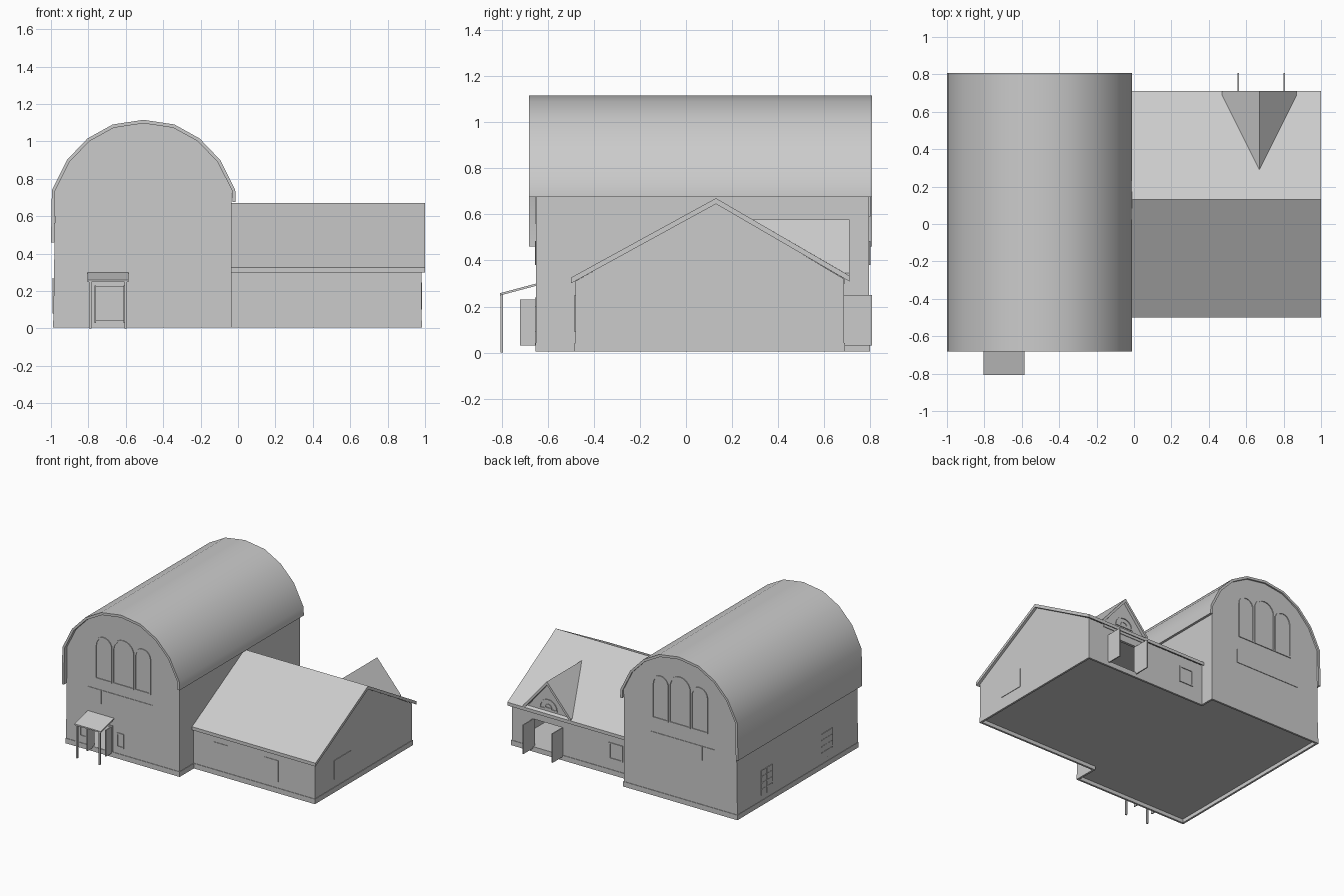
import bpy, bmesh, math
from mathutils import Vector

cube = bpy.data.objects.get("Cube")
if cube:
    bpy.data.objects.remove(cube, do_unlink=True)

grey = bpy.data.materials.new("plain_grey")
grey.use_nodes = True
COLOUR = (0.6, 0.6, 0.6, 1)
grey.diffuse_color = COLOUR
grey.node_tree.nodes["Principled BSDF"].inputs["Base Color"].default_value = COLOUR


def finish(name, bm):
    bmesh.ops.recalc_face_normals(bm, faces=bm.faces)
    mesh = bpy.data.meshes.new(name)
    bm.to_mesh(mesh)
    bm.free()
    mesh.materials.append(grey)
    ob = bpy.data.objects.new(name, mesh)
    bpy.context.collection.objects.link(ob)
    return ob


def place(axis, u, d, v):
    """Point with profile coordinates (u, v) at distance d along the axis."""
    return Vector({"x": (d, u, v), "y": (u, d, v), "z": (u, v, d)}[axis])


def extrude(bm, faces, vec):
    geo = bmesh.ops.extrude_face_region(bm, geom=faces)["geom"]
    bmesh.ops.translate(bm, verts=[g for g in geo if isinstance(g, bmesh.types.BMVert)], vec=vec)


def prism(name, pts, axis, a, b):
    """Profile pushed along an axis from a to b."""
    bm = bmesh.new()
    face = bm.faces.new([bm.verts.new(place(axis, u, a, v)) for u, v in pts])
    extrude(bm, [face], place(axis, 0, b - a, 0))
    return finish(name, bm)


def rect(u0, u1, v0, v1):
    return [(u0, v0), (u1, v0), (u1, v1), (u0, v1)]


def box(name, x0, x1, y0, y1, z0, z1):
    return prism(name, rect(x0, x1, z0, z1), "y", y0, y1)


def cut(ob, cutter):
    mod = ob.modifiers.new("cut", "BOOLEAN")
    mod.operation = "DIFFERENCE"
    mod.solver = "EXACT"
    mod.object = cutter
    cutter.hide_render = True
    cutter.hide_viewport = True
    cutter.display_type = "WIRE"


def frame(name, pts, axis, wall, out, w=0.01, depth=0.006):
    """Closed ring around a convex outline, standing proud of a wall."""
    us, zs = [p[0] for p in pts], [p[1] for p in pts]
    cu, cz = (min(us) + max(us)) / 2, (min(zs) + max(zs)) / 2
    ku = 1 - 2 * w / (max(us) - min(us))
    kz = 1 - 2 * w / (max(zs) - min(zs))
    bm = bmesh.new()
    outer = [bm.verts.new(place(axis, u, wall, z)) for u, z in pts]
    inner = [bm.verts.new(place(axis, cu + (u - cu) * ku, wall, cz + (z - cz) * kz)) for u, z in pts]
    n = len(pts)
    faces = [bm.faces.new((outer[i], outer[(i + 1) % n], inner[(i + 1) % n], inner[i])) for i in range(n)]
    extrude(bm, faces, place(axis, 0, out * depth, 0))
    return finish(name, bm)


def pane(name, axis, wall, out, u0, u1, z0, z1, cols=1, rows=1):
    """Thin plate with raised glazing bars."""
    prism(name, rect(u0, u1, z0, z1), axis, wall, wall + out * 0.004)
    for i in range(1, cols):
        u = u0 + (u1 - u0) * i / cols
        prism(name + "_mullion", rect(u - 0.004, u + 0.004, z0, z1), axis, wall, wall + out * 0.006)
    for i in range(1, rows):
        z = z0 + (z1 - z0) * i / rows
        prism(name + "_crossbar", rect(u0, u1, z - 0.004, z + 0.004), axis, wall, wall + out * 0.006)


def arch(u0, u1, z0, top, steps=10):
    r, c = (u1 - u0) / 2, (u0 + u1) / 2
    h = min(r, top - z0)
    curve = [(c + r * math.cos(math.pi * i / steps), top - h + h * math.sin(math.pi * i / steps))
             for i in range(steps + 1)]
    return ([(u0, z0), (u1, z0)] if top - h > z0 else []) + curve


def footprint(m):
    """L-shaped outline of hall and wing, inset by m."""
    return [(-0.99 + m, -0.654 + m), (-0.031 - m, -0.654 + m), (-0.031 - m, -0.484 + m), (0.984 - m, -0.484 + m),
            (0.984 - m, 0.689 - m), (-0.031 - m, 0.689 - m), (-0.031 - m, 0.798 - m), (-0.99 + m, 0.798 - m)]


# Plinth and floor, open underneath
plinth = prism("plinth", footprint(0), "z", 0.004, 0.042)
cut(plinth, prism("plinth_hollow", footprint(0.015), "z", -0.1, 0.032))

# Hall barrel roof: half profile mirrored about the ridge line
CX = -0.505
half = [(0.49, 0.74), (0.41, 0.90), (0.30, 1.015), (0.165, 1.09)]
outer = ([(-1, 0.46)] + [(CX - u, z) for u, z in half] + [(CX, 1.115)]
         + [(CX + u, z) for u, z in reversed(half)] + [(-0.012, 0.676)])
inner = [(CX + (u - CX) * 0.964, z if z < 0.7 else 0.68 + (z - 0.68) * 0.957) for u, z in outer]
bm = bmesh.new()
vo = [bm.verts.new((u, -0.682, z)) for u, z in outer]
vi = [bm.verts.new((u, -0.682, z)) for u, z in inner]
strip = [bm.faces.new((vo[i], vo[i + 1], vi[i + 1], vi[i])) for i in range(len(vo) - 1)]
extrude(bm, strip, (0, 1.488, 0))
roof = finish("hall_roof", bm)
bpy.context.view_layer.objects.active = roof
roof.select_set(True)
bpy.ops.object.shade_smooth_by_angle(angle=math.radians(35))
roof.select_set(False)

# Hall walls, hollow with a front doorway
hall = prism("hall_walls", [(-0.987, 0.036)] + inner[1:-1] + [(-0.035, 0.68), (-0.035, 0.036)], "y", -0.65, 0.794)
cut(hall, box("hall_inside", -0.965, -0.06, -0.63, 0.77, 0.03, 0.7))
cut(hall, box("hall_doorway", -0.76, -0.61, -0.7, -0.6, 0.03, 0.225))

# Wing walls, hollow with a back doorway
gable = [(-0.48, 0.036), (0.685, 0.036), (0.685, 0.32), (0.13, 0.65), (-0.48, 0.31)]
wing = prism("wing_walls", gable, "x", -0.04, 0.98)
cut(wing, box("wing_inside", -0.02, 0.96, -0.46, 0.665, 0.03, 0.29))
cut(wing, box("wing_doorway", 0.56, 0.8, 0.64, 0.72, 0.03, 0.25))

# Wing roof
prism("wing_roof", [(-0.5, 0.30), (-0.5, 0.325), (0.13, 0.67), (0.71, 0.333), (0.71, 0.308), (0.13, 0.645)],
      "x", -0.035, 1.0)

# Back gable over the wing doorway
prism("back_gable_wall", [(0.49, 0.30), (0.85, 0.30), (0.85, 0.335), (0.67, 0.552), (0.49, 0.335)], "y", 0.5, 0.69)
for side in (-1, 1):
    x = 0.67 + side * 0.2
    top = [(x, 0.71, 0.345), (0.67, 0.71, 0.577), (0.67, 0.29, 0.577), (x, 0.69, 0.345)]
    bm = bmesh.new()
    face = bm.faces.new([bm.verts.new(p) for p in top])
    extrude(bm, [face], (0, 0, -0.026))
    finish("back_gable_roof", bm)
frame("fan_window_outer", arch(0.595, 0.745, 0.355, 0.435), "y", 0.69, 1)
frame("fan_window_inner", arch(0.64, 0.70, 0.365, 0.4), "y", 0.69, 1, 0.008)

# Open door leaves
for x in (0.557, 0.803):
    box("back_door_leaf", x - 0.004, x + 0.004, 0.68, 0.807, 0.03, 0.25)
for x in (-0.763, -0.607):
    box("front_door_leaf", x - 0.004, x + 0.004, -0.72, -0.645, 0.03, 0.23)
frame("front_door_frame", rect(-0.775, -0.595, 0.03, 0.24), "y", -0.65, -1)

# Front canopy on two posts
prism("canopy", [(-0.807, 0.248), (-0.807, 0.258), (-0.645, 0.301), (-0.645, 0.291)], "x", -0.805, -0.585)
for x in (-0.79, -0.6):
    box("canopy_post", x - 0.006, x + 0.006, -0.805, -0.793, 0, 0.255)

# Arched windows and window strips in both hall ends
for name, wall, out, sill, side_top, mid_top in (("front", -0.65, -1, 0.56, 0.89, 0.91),
                                                 ("back", 0.794, 1, 0.59, 0.925, 0.96)):
    for u0, u1, top in ((-0.74, -0.60, side_top), (-0.595, -0.415, mid_top), (-0.41, -0.275, side_top)):
        frame(name + "_arched_window", arch(u0, u1, sill, top), "y", wall, out)
    pane(name + "_strip_window", "y", wall, out, -0.80, -0.26, 0.38, 0.485, 5)

# Small windows
for x in (-0.87, -0.56):
    frame("front_door_side_window", rect(x, x + 0.06, 0.09, 0.2), "y", -0.65, -1)
for y in (-0.34, 0.38):
    pane("hall_side_window", "x", -0.987, -1, y, y + 0.13, 0.08, 0.27, 2, 4)
for x in (0.135, 0.56):
    pane("wing_front_window", "y", -0.48, -1, x, x + 0.115, 0.09, 0.25)
frame("wing_back_window", rect(0.05, 0.165, 0.12, 0.245), "y", 0.685, 1)
pane("wing_end_window", "x", 0.98, 1, -0.25, -0.05, 0.10, 0.245)
